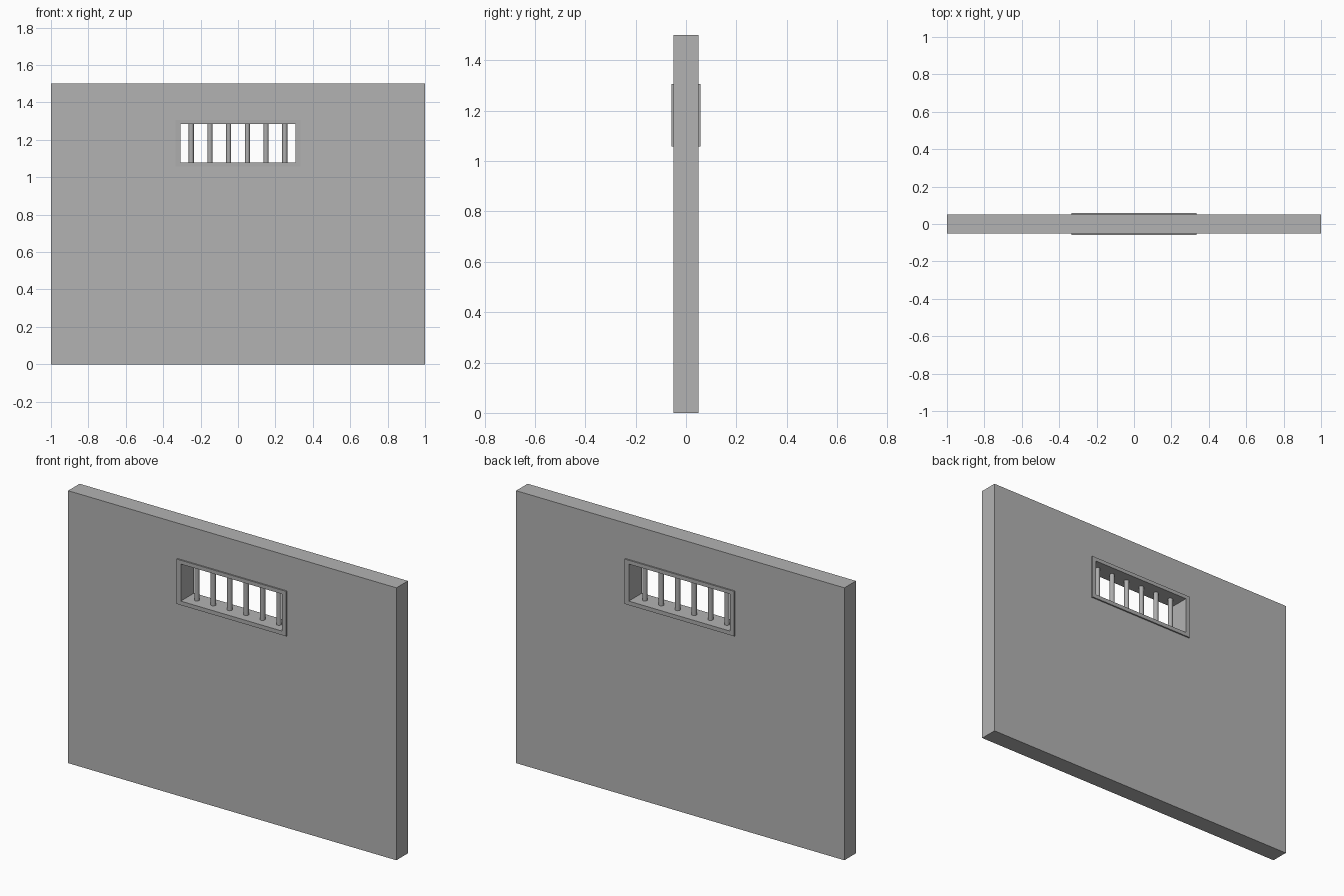
import bpy, bmesh, math

if "Cube" in bpy.data.objects:
    bpy.data.objects.remove(bpy.data.objects["Cube"])

HOLE = (-0.308, 0.308, 1.08, 1.284)    # x0, x1, z0, z1 of the opening


def material(name, grey):
    mat = bpy.data.materials.new(name)
    mat.diffuse_color = (grey, grey, grey, 1)
    mat.use_nodes = True
    mat.node_tree.nodes["Principled BSDF"].inputs["Base Color"].default_value = mat.diffuse_color
    return mat


WALL = material("wall_grey", 0.45)
METAL = material("metal_grey", 0.42)


def window_ring(name, outer, inner, y0, y1, mat):
    """Rectangular slab in the xz plane with a rectangular hole through it."""
    bm = bmesh.new()

    def loop(rect, y):
        x0, x1, z0, z1 = rect
        return [bm.verts.new((x, y, z)) for x, z in ((x0, z0), (x1, z0), (x1, z1), (x0, z1))]

    fo, fi, bo, bi = loop(outer, y0), loop(inner, y0), loop(outer, y1), loop(inner, y1)
    for a, b in ((fo, fi), (fi, bi), (bi, bo), (bo, fo)):
        for i in range(4):
            j = (i + 1) % 4
            bm.faces.new((a[i], a[j], b[j], b[i]))
    bmesh.ops.recalc_face_normals(bm, faces=bm.faces)
    mesh = bpy.data.meshes.new(name)
    bm.to_mesh(mesh)
    bm.free()
    mesh.materials.append(mat)
    ob = bpy.data.objects.new(name, mesh)
    bpy.context.collection.objects.link(ob)
    return ob


# Wall slab with window opening
window_ring("wall", (-1, 1, 0, 1.5), HOLE, -0.05, 0.05, WALL)

# Raised trim on both faces
trim = (-0.334, 0.334, 1.058, 1.305)
window_ring("front_frame", trim, HOLE, -0.058, -0.05, METAL)
window_ring("back_frame", trim, HOLE, 0.05, 0.058, METAL)

# Six vertical bars
z0, z1 = HOLE[2], HOLE[3]
for i in range(6):
    bpy.ops.mesh.primitive_cylinder_add(
        vertices=12, radius=0.0135, depth=z1 - z0,
        location=(-0.25 + 0.1 * i, 0, (z0 + z1) / 2))
    bar = bpy.context.object
    bar.name = f"bar_{i + 1}"
    bar.data.materials.append(METAL)
    bpy.ops.object.shade_smooth_by_angle(angle=math.radians(40))
